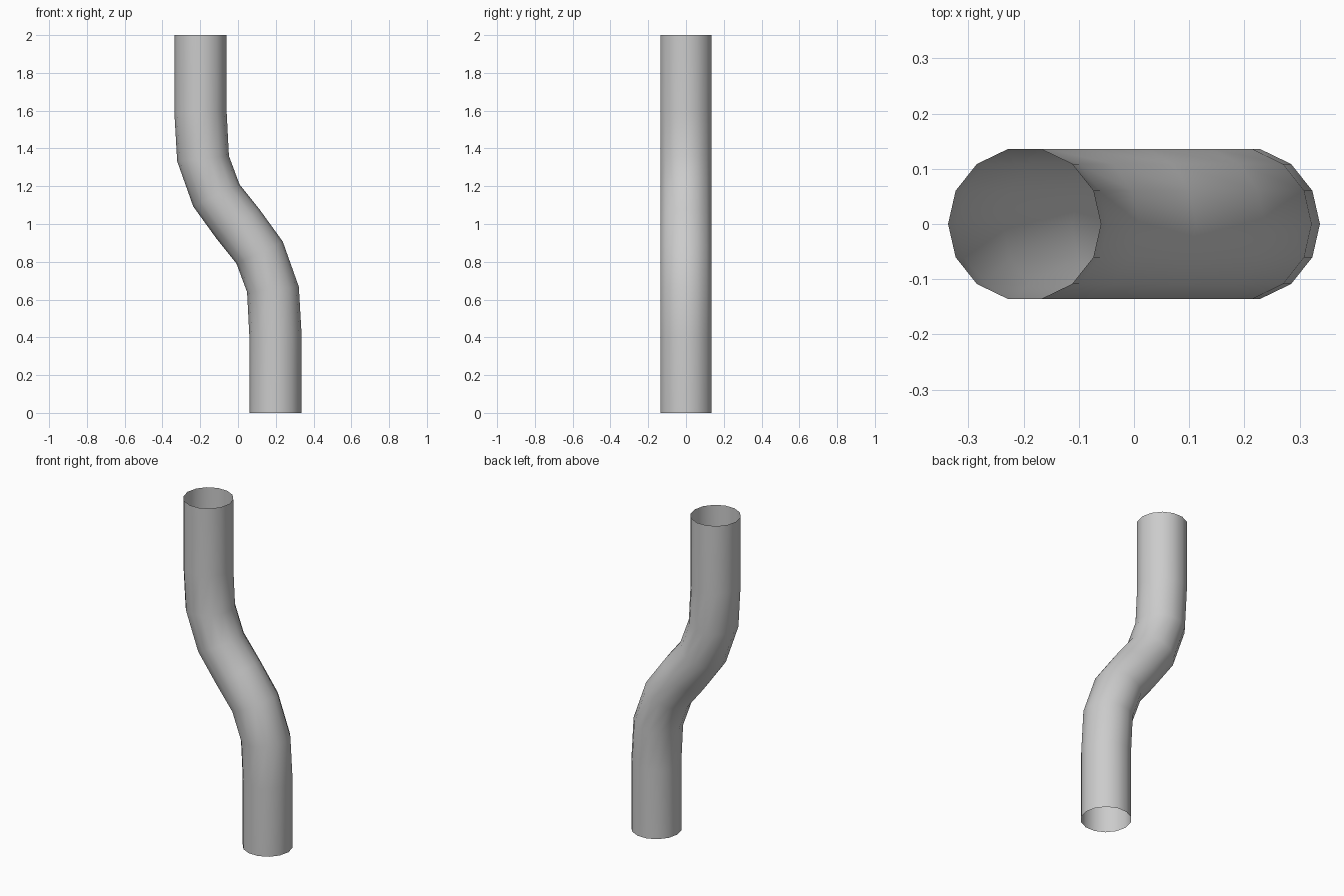
import bpy, bmesh, math
from mathutils import Vector

if "Cube" in bpy.data.objects:
    bpy.data.objects.remove(bpy.data.objects["Cube"])

SIDES, R = 14, 0.139

# Lower half of the bend: (left x, left z, right x, right z) of each ring
lower = [(0.060, 0.00, 0.337, 0.00),
         (0.060, 0.41, 0.337, 0.41),
         (0.048, 0.64, 0.322, 0.668),
         (-0.008, 0.79, 0.237, 0.907)]
middle = [(-0.112, 0.92, 0.112, 1.08)]
# Upper half is the lower half turned 180 degrees about (0, 1)
upper = [(-rx, 2 - rz, -lx, 2 - lz) for lx, lz, rx, rz in reversed(lower)]

# Open-ended offset pipe
bm = bmesh.new()
rings = []
for lx, lz, rx, rz in lower + middle + upper:
    a, b = Vector((lx, 0, lz)), Vector((rx, 0, rz))
    centre, half = (a + b) / 2, (b - a) / 2
    rings.append([bm.verts.new(centre + half * math.cos(t) + Vector((0, R * math.sin(t), 0)))
                  for t in (math.tau * i / SIDES for i in range(SIDES))])
for lo, hi in zip(rings, rings[1:]):
    for i in range(SIDES):
        j = (i + 1) % SIDES
        bm.faces.new((lo[i], lo[j], hi[j], hi[i])).smooth = True

mesh = bpy.data.meshes.new("offset_pipe")
bm.to_mesh(mesh)
bm.free()
pipe = bpy.data.objects.new("offset_pipe", mesh)
bpy.context.collection.objects.link(pipe)
